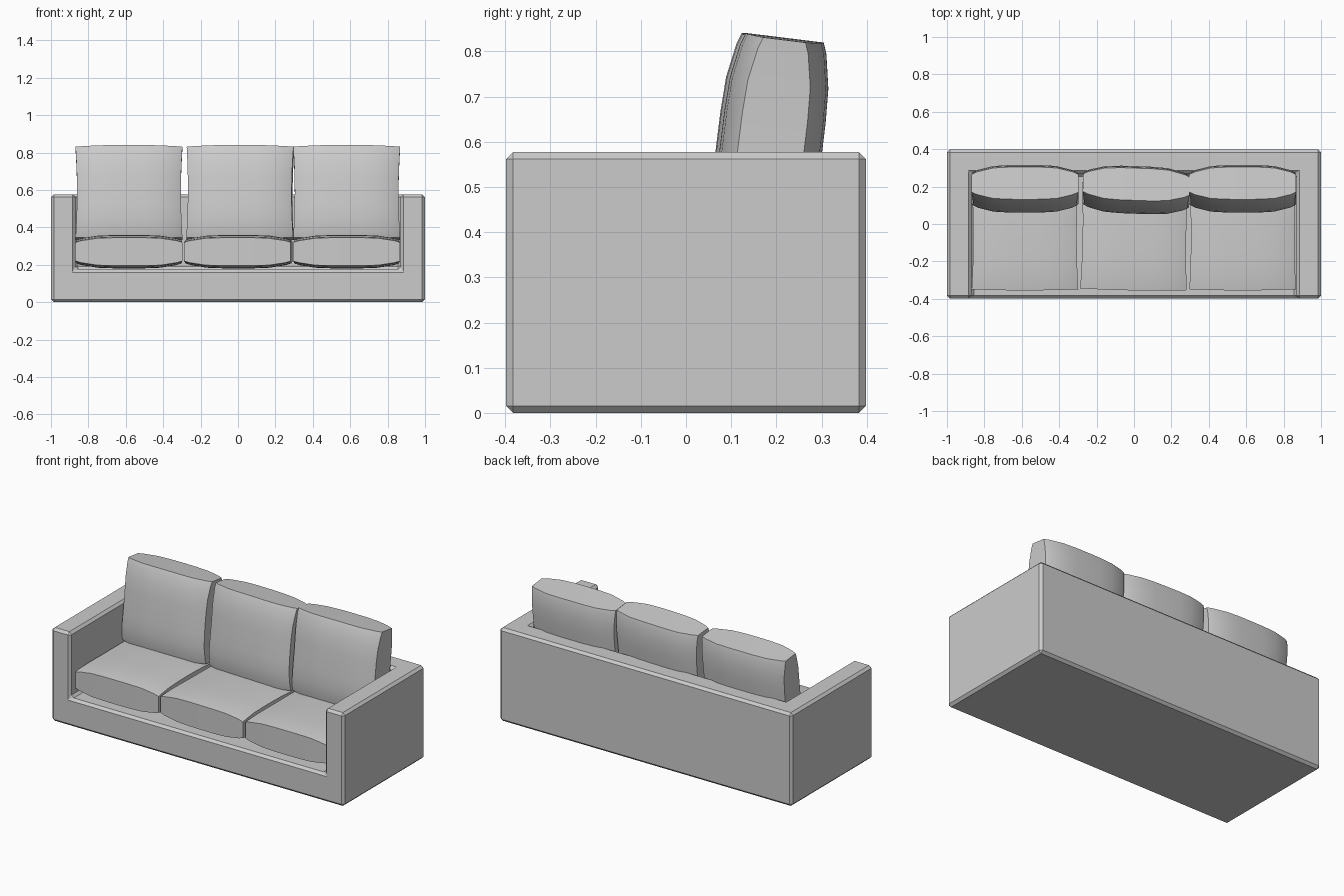
import bpy, bmesh
from math import radians

if "Cube" in bpy.data.objects:
    bpy.data.objects.remove(bpy.data.objects["Cube"])

fabric = bpy.data.materials.new("grey_fabric")
fabric.diffuse_color = (0.6, 0.6, 0.6, 1)
fabric.use_nodes = True
fabric.node_tree.nodes["Principled BSDF"].inputs["Base Color"].default_value = fabric.diffuse_color


def box(name, lo, hi):
    bpy.ops.mesh.primitive_cube_add(size=1, location=[(a + b) / 2 for a, b in zip(lo, hi)])
    ob = bpy.context.object
    ob.name = name
    ob.scale = [b - a for a, b in zip(lo, hi)]
    bpy.ops.object.transform_apply(location=True, scale=True)
    return ob


def cushion(name, width, length, corner, side_puff, end_puff, loc, rot):
    """Pillow lying flat: thin corners, puffed middle, slightly pinched sides."""
    params = [-1, -0.9, -0.6, -0.3, 0, 0.3, 0.6, 0.9, 1]
    n = len(params)
    bm = bmesh.new()

    def sheet(sign):
        rows = []
        for v in params:
            row = []
            for u in params:
                x = u * width / 2 * (1 - 0.03 * (1 - v * v))
                y = v * length / 2 * (0.98 + 0.02 * (1 - u * u))
                h = corner + side_puff * (1 - u ** 4) + end_puff * (1 - v ** 4)
                row.append(bm.verts.new((x, y, sign * h)))
            rows.append(row)
        for j in range(n - 1):
            for i in range(n - 1):
                bm.faces.new((rows[j][i], rows[j][i + 1], rows[j + 1][i + 1], rows[j + 1][i]))
        # outline loop of the sheet
        return (rows[0][:-1] + [r[-1] for r in rows[:-1]]
                + rows[-1][:0:-1] + [r[0] for r in rows[:0:-1]])

    top, bottom = sheet(1), sheet(-1)
    for i in range(len(top)):
        k = (i + 1) % len(top)
        bm.faces.new((bottom[i], bottom[k], top[k], top[i]))
    bmesh.ops.recalc_face_normals(bm, faces=bm.faces)
    me = bpy.data.meshes.new(name)
    bm.to_mesh(me)
    bm.free()
    ob = bpy.data.objects.new(name, me)
    bpy.context.collection.objects.link(ob)
    ob.location = loc
    ob.rotation_euler = [radians(a) for a in rot]
    ob.data.materials.append(fabric)
    bpy.ops.object.select_all(action='DESELECT')
    ob.select_set(True)
    bpy.context.view_layer.objects.active = ob
    bpy.ops.object.shade_smooth_by_angle(angle=radians(25))


# Frame: one block with the seat space cut out, all edges chamfered
cutter = box("seat_space", (-0.87, -0.6, 0.175), (0.87, 0.27, 0.8))
frame = box("sofa_frame", (-1, -0.398, 0), (1, 0.398, 0.577))
frame.data.materials.append(fabric)
cut = frame.modifiers.new("cut", 'BOOLEAN')
cut.operation = 'DIFFERENCE'
cut.object = cutter
bevel = frame.modifiers.new("chamfer", 'BEVEL')
bevel.width = 0.015
bevel.segments = 1
for m in ("cut", "chamfer"):
    bpy.ops.object.modifier_apply(modifier=m)
bpy.data.objects.remove(cutter)

# Three seat cushions and three leaning back cushions
for side, x, turn in (("left", -0.583, 0), ("middle", 0.002, -1), ("right", 0.581, 0)):
    cushion(f"{side}_seat_cushion", 0.57, 0.58, 0.05, 0.025, 0.014,
            (x, -0.065, 0.27), (0, 0, turn))
    cushion(f"{side}_back_cushion", 0.572, 0.5, 0.047, 0.04, 0.026,
            (x + (0.01 if turn else 0), 0.188 + 0.006 * turn, 0.582), (83, 0, 2 * turn))
